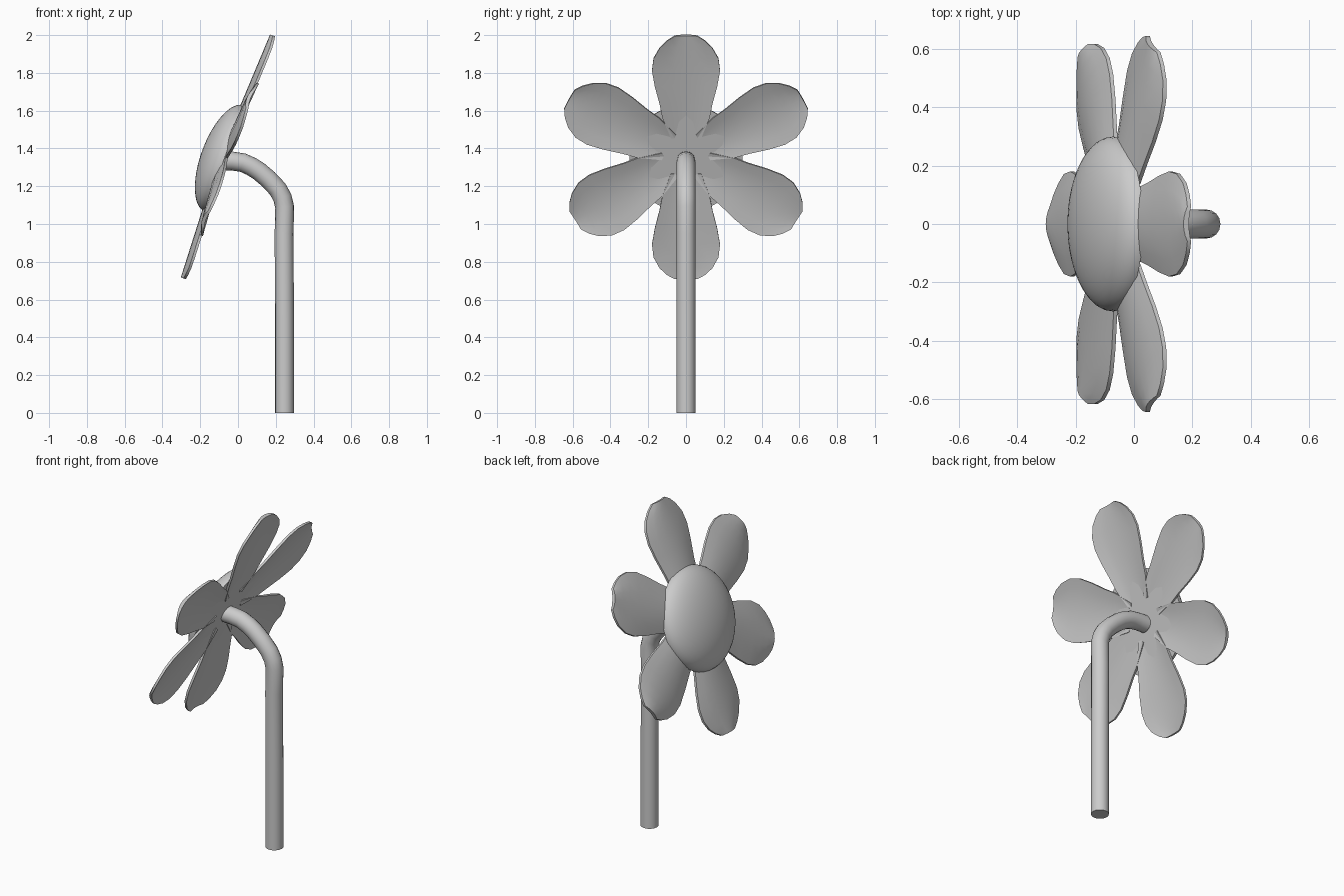
import bpy, bmesh, math
from mathutils import Matrix, Vector

if "Cube" in bpy.data.objects:
    bpy.data.objects.remove(bpy.data.objects["Cube"])

grey = bpy.data.materials.new("plain_grey")
grey.diffuse_color = (0.6, 0.6, 0.6, 1)
grey.use_nodes = True
grey.node_tree.nodes["Principled BSDF"].inputs["Base Color"].default_value = grey.diffuse_color

# Head frame: local x = sideways, y = up along the petals, z = facing direction
FACE = Vector((-0.939, 0, 0.345)).normalized()
SIDE = Vector((0, 1, 0))
UP = FACE.cross(SIDE)
if UP.z < 0:
    SIDE, UP = -SIDE, -UP
HEAD = Matrix((SIDE, UP, FACE)).transposed().to_4x4()


def finish(obj, angle):
    obj.data.materials.clear()
    obj.data.materials.append(grey)
    bpy.ops.object.select_all(action='DESELECT')
    obj.select_set(True)
    bpy.context.view_layer.objects.active = obj
    bpy.ops.object.shade_smooth_by_angle(angle=math.radians(angle))


def mesh_object(name, bm, matrix, angle):
    bmesh.ops.recalc_face_normals(bm, faces=bm.faces)
    bm.transform(matrix)
    me = bpy.data.meshes.new(name)
    bm.to_mesh(me)
    bm.free()
    obj = bpy.data.objects.new(name, me)
    bpy.context.collection.objects.link(obj)
    finish(obj, angle)


# Domed flower centre with a flat back
bm = bmesh.new()
bmesh.ops.create_uvsphere(bm, u_segments=48, v_segments=24, radius=1)
bmesh.ops.bisect_plane(bm, geom=bm.verts[:] + bm.edges[:] + bm.faces[:], dist=1e-4,
                       plane_co=(0, 0, 0), plane_no=(0, 0, -1), clear_outer=True)
bmesh.ops.holes_fill(bm, edges=[e for e in bm.edges if e.is_boundary])
bmesh.ops.scale(bm, vec=(0.30, 0.30, 0.125), verts=bm.verts)
mesh_object("flower_centre", bm, Matrix.Translation((-0.072, 0, 1.347)) @ HEAD, 40)

# Petal outline: (distance from centre, half width)
OUTLINE = [(0.10, 0.08), (0.22, 0.125), (0.30, 0.14), (0.40, 0.165), (0.49, 0.18),
           (0.56, 0.172), (0.62, 0.14), (0.66, 0.10), (0.685, 0.06)]
ACROSS = [-1, -0.67, -0.33, 0, 0.33, 0.67, 1]


def petal(name, angle, length):
    """Thin plate arched across its width, leaning slightly back at the tip."""
    bm = bmesh.new()
    layers = []
    for front in (1, 0):
        grid = []
        for r, w in OUTLINE:
            row = []
            for t in ACROSS:
                z = 0.024 - 0.045 * r - 0.02 * t * t * min(1, w / 0.15)
                z += 0.016 * (1 - 0.4 * t * t) if front else -0.004
                row.append(bm.verts.new((w * t, r * length, z)))
            grid.append(row)
        layers.append(grid)
        for a, b in zip(grid, grid[1:]):
            for i in range(len(ACROSS) - 1):
                bm.faces.new((a[i], a[i + 1], b[i + 1], b[i]))

    # rim between front and back layers
    def loop(g):
        return g[0] + [row[-1] for row in g[1:-1]] + g[-1][::-1] + [row[0] for row in g[-2:0:-1]]
    f, k = map(loop, layers)
    for i in range(len(f)):
        j = (i + 1) % len(f)
        bm.faces.new((f[i], f[j], k[j], k[i]))
    place = Matrix.Translation((-0.058, 0, 1.357)) @ HEAD @ Matrix.Rotation(math.radians(angle), 4, 'Z')
    mesh_object(name, bm, place, 40)


petal("petal_top", 0, 1.0)
petal("petal_bottom", 180, 1.0)
for label, s in (("left", 1), ("right", -1)):
    petal("petal_upper_" + label, 62 * s, 1.02)
    petal("petal_lower_" + label, 121 * s, 1.0)

# Bent stem swept along a path
PATH = [(0.246, 0), (0.246, 0.5), (0.244, 0.95), (0.247, 1.09), (0.235, 1.14), (0.21, 1.185),
        (0.16, 1.238), (0.11, 1.28), (0.07, 1.305), (0.025, 1.325), (-0.03, 1.333), (-0.08, 1.335)]
curve = bpy.data.curves.new("stem", 'CURVE')
curve.dimensions = '3D'
curve.bevel_depth = 0.05
curve.bevel_resolution = 6
curve.use_fill_caps = True
spline = curve.splines.new('POLY')
spline.points.add(len(PATH) - 1)
for p, (x, z) in zip(spline.points, PATH):
    p.co = (x, 0, z, 1)
stem = bpy.data.objects.new("stem", curve)
bpy.context.collection.objects.link(stem)
bpy.context.view_layer.objects.active = stem
stem.select_set(True)
bpy.ops.object.select_all(action='DESELECT')
stem.select_set(True)
bpy.ops.object.convert(target='MESH')
finish(bpy.context.view_layer.objects.active, 40)
